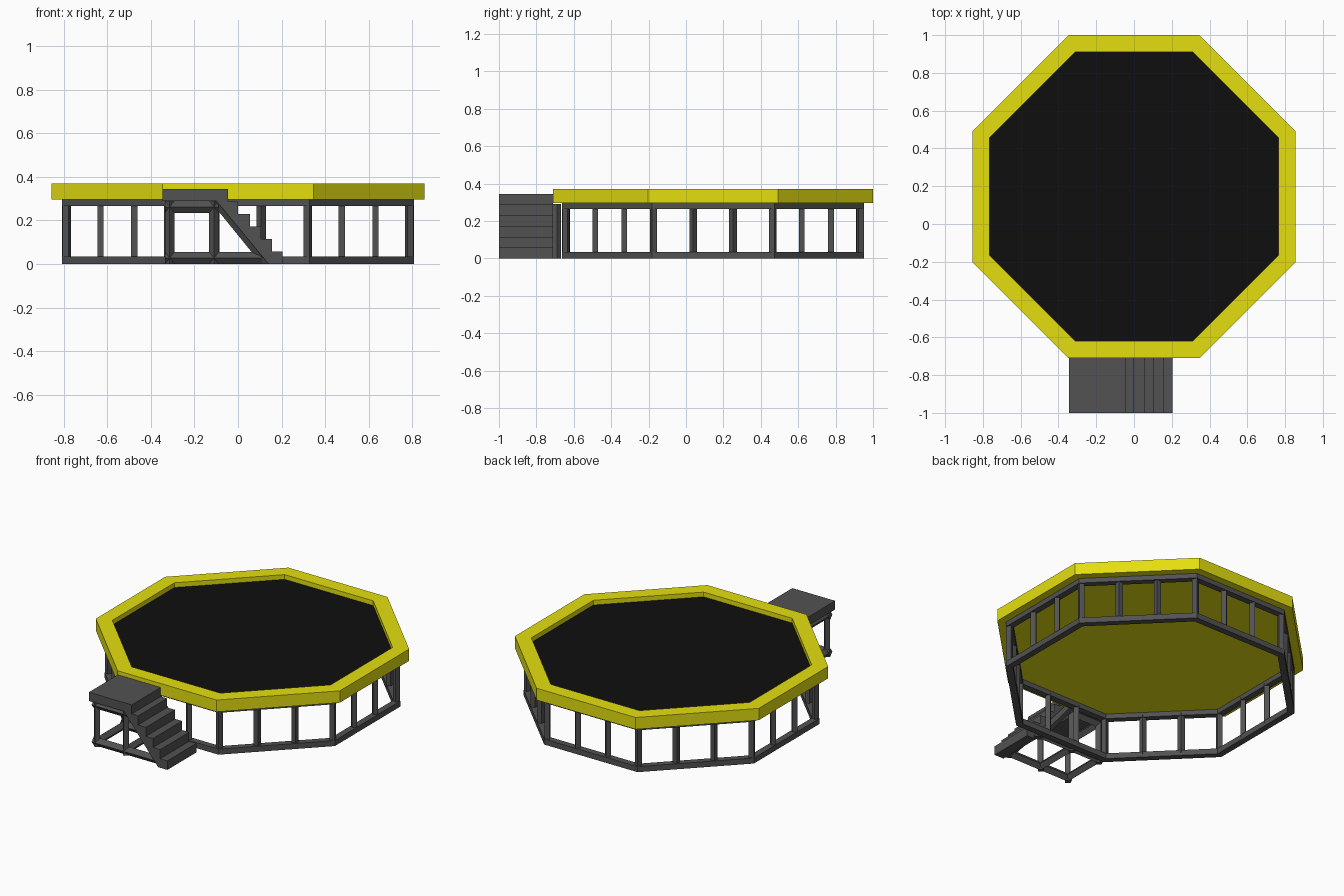
import bpy, bmesh, math
from mathutils import Vector

if "Cube" in bpy.data.objects:
    bpy.data.objects.remove(bpy.data.objects["Cube"])

CY = 0.145      # centre of the octagon in y
RATIO = 0.406   # half side length relative to apothem


def material(name, rgb):
    m = bpy.data.materials.new(name)
    m.diffuse_color = (*rgb, 1)
    m.use_nodes = True
    m.node_tree.nodes["Principled BSDF"].inputs["Base Color"].default_value = m.diffuse_color
    return m


YELLOW = material("yellow", (0.78, 0.74, 0.005))
BLACK = material("black", (0.0045, 0.0045, 0.0045))
STEEL = material("dark_grey", (0.084, 0.084, 0.084))


def finish(name, bm, mat):
    bmesh.ops.recalc_face_normals(bm, faces=bm.faces)
    me = bpy.data.meshes.new(name)
    bm.to_mesh(me)
    bm.free()
    me.materials.append(mat)
    ob = bpy.data.objects.new(name, me)
    bpy.context.collection.objects.link(ob)
    return ob


def prism(bm, points, offset):
    """Extrude a closed 3D polygon along offset."""
    face = bm.faces.new([bm.verts.new(p) for p in points])
    res = bmesh.ops.extrude_face_region(bm, geom=[face], use_keep_orig=True)
    verts = [g for g in res["geom"] if isinstance(g, bmesh.types.BMVert)]
    bmesh.ops.translate(bm, verts=verts, vec=offset)


def diamond_bar(bm, a, b, across, w, h):
    """Bar from a to b with a diamond section: half width w along across, half height h."""
    a, b, across = Vector(a), Vector(b), Vector(across).normalized()
    other = (b - a).cross(across).normalized()
    prism(bm, [a + across * w, a + other * h, a - across * w, a - other * h], b - a)


def octagon(ap, z):
    k = ap * RATIO
    pts = [(ap, -k), (ap, k), (k, ap), (-k, ap), (-ap, k), (-ap, -k), (-k, -ap), (k, -ap)]
    return [Vector((x, y + CY, z)) for x, y in pts]


def ring(bm, outer, inner, z0, z1):
    loops = [[bm.verts.new(p) for p in octagon(a, z)]
             for a, z in ((outer, z0), (outer, z1), (inner, z1), (inner, z0))]
    for k in range(4):
        a, b = loops[k], loops[(k + 1) % 4]
        for i in range(8):
            j = (i + 1) % 8
            bm.faces.new((a[i], a[j], b[j], b[i]))


# padded rim
bm = bmesh.new()
ring(bm, 0.855, 0.765, 0.295, 0.37)
finish("padded_rim", bm, YELLOW)

# floor under the mat
bm = bmesh.new()
prism(bm, octagon(0.765, 0.295), (0, 0, 0.03))
finish("floor_base", bm, YELLOW)

# mat
bm = bmesh.new()
prism(bm, octagon(0.765, 0.325), (0, 0, 0.015))
finish("floor_mat", bm, BLACK)

# rails
for name, z0, z1 in (("bottom_rail", 0, 0.035), ("top_rail", 0.265, 0.295)):
    bm = bmesh.new()
    ring(bm, 0.807, 0.767, z0, z1)
    finish(name, bm, STEEL)

# corner posts and two diamond posts along each side
bm = bmesh.new()
mid = octagon(0.786, 0.02)
up = Vector((0, 0, 0.26))
for i in range(8):
    c, nxt = mid[i], mid[(i + 1) % 8]
    radial = Vector((c.x, c.y - CY, 0))
    diamond_bar(bm, c, c + up, radial, 0.021, 0.021)
    for t in (1 / 3, 2 / 3):
        p = c.lerp(nxt, t)
        diamond_bar(bm, p, p + up, nxt - c, 0.021, 0.021)
finish("frame_posts", bm, STEEL)

# entry platform
bm = bmesh.new()
prism(bm, [(-0.345, -1, 0.29), (-0.045, -1, 0.29), (-0.045, -0.71, 0.29), (-0.345, -0.71, 0.29)],
      (0, 0, 0.055))
finish("platform", bm, STEEL)

# steps
profile = [(-0.10, 0.29), (-0.045, 0.29), (-0.045, 0.2875), (0.0, 0.2875)]
edges = [0.0, 0.055, 0.105, 0.155, 0.205]
for k in range(4):
    z = 0.0575 * (4 - k)
    profile += [(edges[k], z), (edges[k + 1], z)]
profile += [(0.205, 0), (0.14, 0)]
bm = bmesh.new()
prism(bm, [(x, -1.0, z) for x, z in profile], (0, 0.29, 0))
finish("steps", bm, STEEL)

# front and back stair frames with sloping stringer
Y = (0, 1, 0)
for name, y in (("front_stair_frame", -0.965), ("back_stair_frame", -0.689)):
    bm = bmesh.new()
    for x in (-0.313, -0.11):
        diamond_bar(bm, (x, y, 0.0), (x, y, 0.29), Y, 0.022, 0.022)
    diamond_bar(bm, (-0.335, y, 0.2625), (-0.09, y, 0.2625), Y, 0.022, 0.0275)
    diamond_bar(bm, (-0.335, y, 0.0275), (0.11, y, 0.0275), Y, 0.022, 0.0275)
    # stringer: diamond section sheared so both ends stay level
    prism(bm, [(-0.128, y, 0.29), (-0.093, y - 0.022, 0.29),
               (-0.063, y, 0.29), (-0.093, y + 0.022, 0.29)], (0.235, 0, -0.29))
    finish(name, bm, STEEL)

# cross rails joining both stair frames
bm = bmesh.new()
for x in (-0.313, -0.11):
    for z in (0.0275, 0.2625):
        diamond_bar(bm, (x, -0.965, z), (x, -0.689, z), (1, 0, 0), 0.022, 0.0275)
finish("stair_cross_rails", bm, STEEL)
